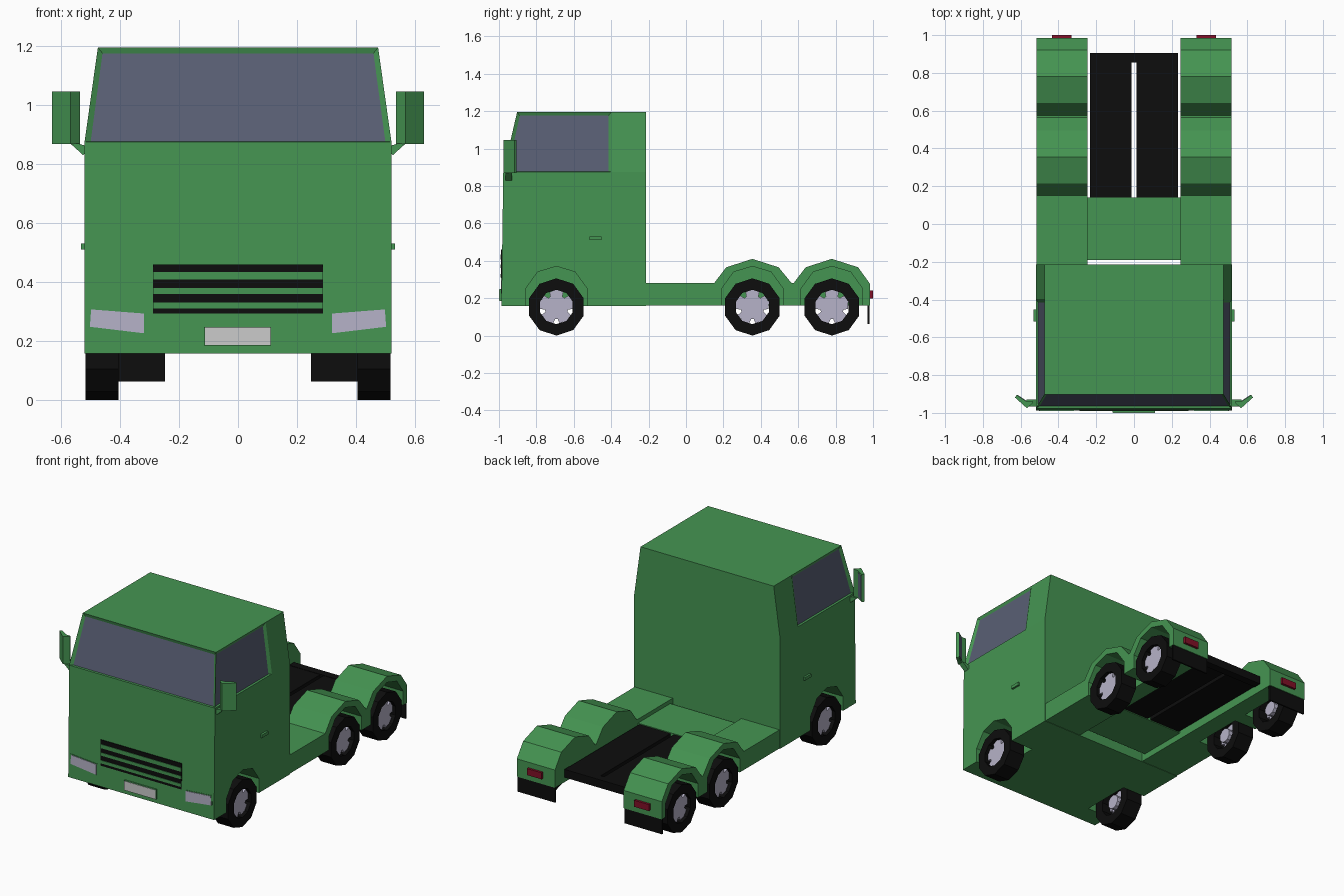
import bpy, bmesh, math
from mathutils import Vector

if "Cube" in bpy.data.objects:
    bpy.data.objects.remove(bpy.data.objects["Cube"])


def material(name, r, g, b):
    m = bpy.data.materials.new(name)
    m.diffuse_color = (r, g, b, 1)
    m.use_nodes = True
    m.node_tree.nodes["Principled BSDF"].inputs["Base Color"].default_value = m.diffuse_color
    return m


GREEN = material("green_paint", 0.06, 0.30, 0.085)
GLASS = material("window_glass", 0.10, 0.115, 0.175)
BLACK = material("black_rubber", 0.004, 0.004, 0.004)
SILVER = material("silver", 0.47, 0.45, 0.58)
PLATE = material("plate_white", 0.68, 0.66, 0.66)
RED = material("red_lamp", 0.22, 0.005, 0.02)


def finish(name, bm, mats, mirror=False):
    bmesh.ops.recalc_face_normals(bm, faces=bm.faces)
    me = bpy.data.meshes.new(name)
    bm.to_mesh(me)
    bm.free()
    for m in mats:
        me.materials.append(m)
    ob = bpy.data.objects.new(name, me)
    bpy.context.collection.objects.link(ob)
    if mirror:
        ob.modifiers.new("mirror", 'MIRROR')
    return ob


def prism(name, profiles, axis, a, b, mat, mirror=False):
    """Extrude 2D outlines along one axis from a to b."""
    def place(p, t):
        q = list(p)
        q.insert('xyz'.index(axis), t)
        return Vector(q)
    bm = bmesh.new()
    for pts in profiles:
        f = bm.faces.new([bm.verts.new(place(p, a)) for p in pts])
        ext = bmesh.ops.extrude_face_region(bm, geom=[f], use_keep_orig=True)
        move = place((0, 0), b - a)
        bmesh.ops.translate(bm, vec=move, verts=[v for v in ext['geom'] if isinstance(v, bmesh.types.BMVert)])
    return finish(name, bm, [mat], mirror)


def rect(u0, u1, v0, v1):
    return [(u0, v0), (u1, v0), (u1, v1), (u0, v1)]


def box(name, x, y, z, mat, mirror=False):
    return prism(name, [rect(*x, *y)], 'z', *z, mat, mirror)


def cut(ob, cutter):
    m = ob.modifiers.new("arches", 'BOOLEAN')
    m.operation, m.solver, m.object = 'DIFFERENCE', 'EXACT', cutter
    ob.modifiers.move(len(ob.modifiers) - 1, 0)


WHEELS_Y = (-0.693, 0.355, 0.78)
R = 0.153

# Wheel arch cutters
arch = [(-.165, .1), (-.165, .25), (-.1, .34), (0, .37), (.1, .34), (.165, .25), (.165, .1)]
cutter = prism("arch_cutter", [[(y + u, z) for u, z in arch] for y in WHEELS_Y],
               'x', .36, .6, GREEN, True)
cutter.hide_render = True
cutter.hide_viewport = True

# Cab: three stacked rings, with recessed windows
bm = bmesh.new()
rings = []
for hw, yf, z in ((.52, -.987, .158), (.52, -.977, .875), (.475, -.903, 1.195)):
    rings.append([bm.verts.new((x, y, z)) for x, y in
                  ((-hw, yf), (hw, yf), (hw, -.215), (-hw, -.215))])
for lo, hi in zip(rings, rings[1:]):
    for i in range(4):
        j = (i + 1) % 4
        bm.faces.new((lo[i], lo[j], hi[j], hi[i]))
bm.faces.new(rings[0][::-1])
bm.faces.new(rings[-1])
side = [f for f in bm.faces if f.calc_center_median().z > .9 and abs(f.calc_center_median().x) > .4]
geom = side + list({e for f in side for e in f.edges}) + list({v for f in side for v in f.verts})
bmesh.ops.bisect_plane(bm, geom=geom, plane_co=(0, -.397, 0), plane_no=(0, 1, 0))
bm.normal_update()
panes = [f for f in bm.faces if .9 < f.calc_center_median().z < 1.15
         and f.calc_center_median().y < -.5]
bmesh.ops.inset_individual(bm, faces=panes, thickness=.018, depth=-.01, use_even_offset=True)
for f in panes:
    f.material_index = 1
    for v in f.verts:
        if v.co.z < 1:
            v.co.z -= .014
cut(finish("cab", bm, [GREEN, GLASS]), cutter)

# Rear side bodies with double humped fenders
hump = [(-.205, .28), (-.14, .365), (0, .41), (.14, .365), (.21, .28)]
fender = [(-.215, .16), (-.215, .28)]
for y in WHEELS_Y[1:]:
    fender += [(y + u, z) for u, z in hump]
fender[-1:] = [(.985, .275), (.985, .16)]
cut(prism("rear_fender", [fender], 'x', .245, .517, GREEN, True), cutter)

# Deck and chassis
box("deck", (-.245, .245), (-.19, .14), (.2, .255), GREEN)
box("chassis_rail", (.012, .234), (.14, .86), (.205, .25), BLACK, True)
box("chassis_crossbar", (-.234, .234), (.855, .905), (.2, .252), BLACK)

# Wheels: ten-sided tyre, notched rim, hub
def circle(y, r, n=10):
    return [(y + r * math.sin(k * math.tau / n), R + r * math.cos(k * math.tau / n)) for k in range(n)]


def tyre(y):
    bm = bmesh.new()
    loops = [[bm.verts.new((x, u, v)) for u, v in circle(y, r)]
             for x, r in ((.405, .092), (.405, R), (.517, R), (.517, .092))]
    for a, b in zip(loops, loops[1:] + loops[:1]):
        for i in range(10):
            j = (i + 1) % 10
            bm.faces.new((a[i], a[j], b[j], b[i]))
    finish("tyre", bm, [BLACK], True)


def rim_outline(y):
    pts = []
    for k in range(10):
        a = math.radians(270 + 36 * k)
        spots = ((a, .092),) if k % 2 else ((a - .19, .088), (a - .1, .064), (a + .1, .064), (a + .19, .088))
        pts += [(y + r * math.cos(t), R + r * math.sin(t)) for t, r in spots]
    return pts


for y in WHEELS_Y:
    tyre(y)
    prism("rim", [rim_outline(y)], 'x', .465, .495, SILVER, True)
    prism("hub", [circle(y, .045)], 'x', .415, .466, SILVER, True)

# Grille
prism("grille", [rect(-.288, .288, .293, .46)], 'y', -.988, -.97, BLACK)
prism("grille_slats", [rect(-.288, .288, a, b) for a, b in ((.31, .33), (.36, .38), (.408, .433))],
      'y', -.991, -.975, GREEN)

# Headlights and number plate
prism("headlight_frame", [[(.312, .222), (.508, .243), (.504, .312), (.312, .297)]],
      'y', -.987, -.97, GREEN, True)
prism("headlight", [[(.318, .226), (.502, .248), (.498, .307), (.318, .293)]],
      'y', -.99, -.97, SILVER, True)
box("plate_holder", (-.115, .112), (-.997, -.97), (.185, .248), GREEN)
box("plate", (-.112, .11), (-1, -.996), (.187, .246), PLATE)

# Door handles
box("door_handle", (.515, .533), (-.515, -.453), (.51, .53), GREEN, True)

# Wing mirrors
prism("mirror_shell", [[(.535, -.94), (.535, -.948), (.567, -.975), (.631, -.918), (.62, -.905), (.57, -.938)]],
      'z', .868, 1.045, GREEN, True)
prism("mirror_glass", [[(.572, -.94), (.618, -.909), (.616, -.905), (.57, -.936)]],
      'z', .88, 1.033, GLASS, True)
prism("mirror_arm", [[(.512, .86), (.512, .845), (.525, .83), (.568, .869), (.54, .869)]],
      'y', -.965, -.93, GREEN, True)

# Tail lamps and mud flaps
box("tail_lamp", (.33, .435), (.98, 1), (.198, .24), RED, True)
box("mud_flap", (.247, .515), (.97, .98), (.062, .17), BLACK, True)
